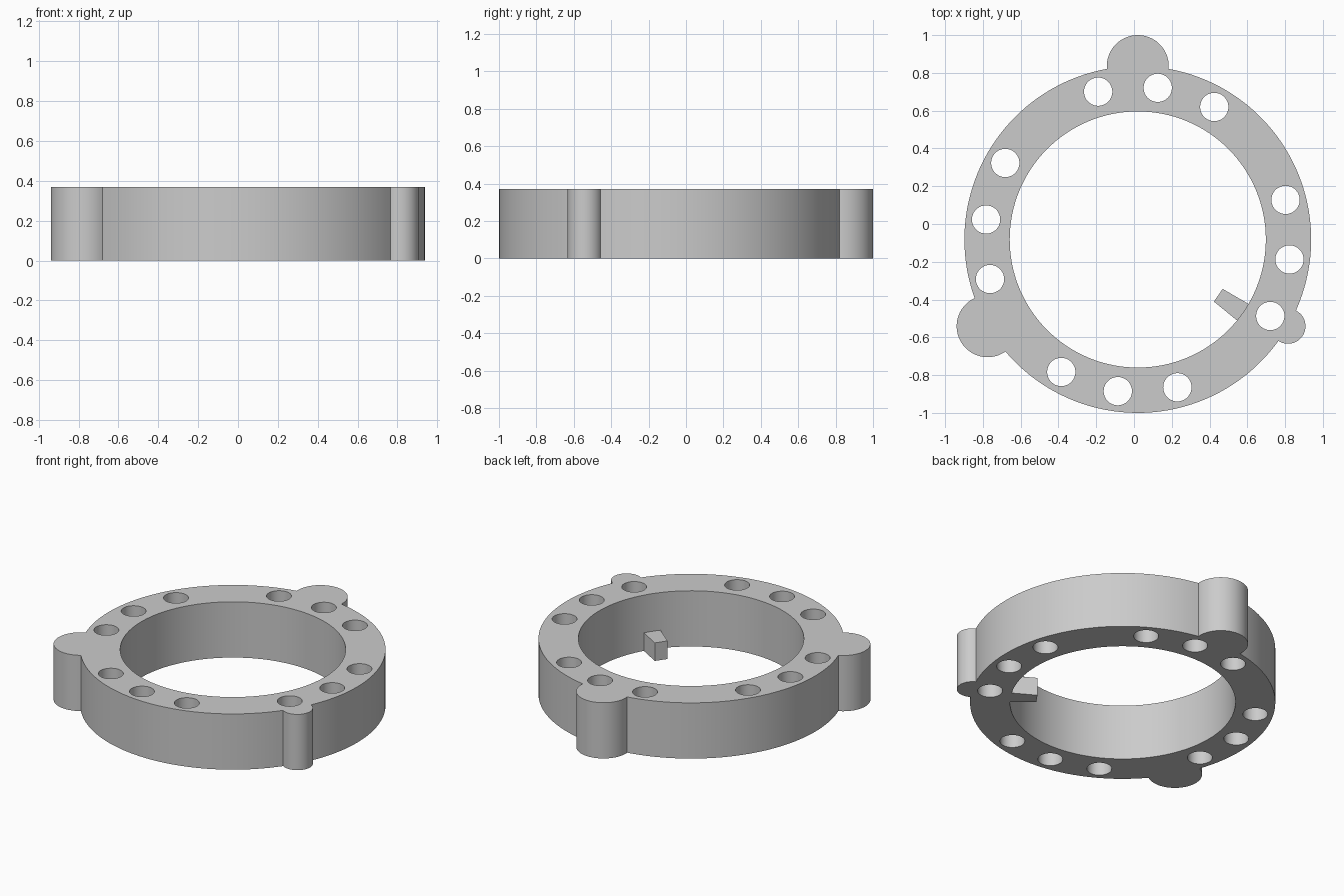
import bpy, bmesh
from math import radians, sin, cos, asin, pi
from mathutils import Vector

if "Cube" in bpy.data.objects:
    bpy.data.objects.remove(bpy.data.objects["Cube"])

CENTRE = Vector((0.02, -0.082, 0))
OUTER, BORE, HEIGHT = 0.918, 0.678, 0.37
HOLE_CIRCLE, HOLE = 0.81, 0.075
LUGS = [(90, 0.164), (210, 0.164), (330, 0.093)]  # angle, radius

grey = bpy.data.materials.new("plain grey")
grey.use_nodes = True
colour = (0.6, 0.6, 0.6, 1)
grey.diffuse_color = colour
grey.node_tree.nodes["Principled BSDF"].inputs["Base Color"].default_value = colour


def polar(radius, angle, origin=CENTRE):
    return origin + Vector((radius * cos(angle), radius * sin(angle), 0))


def arc(origin, radius, start, end, steps):
    """Points along an arc, leaving out the last one."""
    return [polar(radius, start + (end - start) * i / steps, origin)
            for i in range(steps)]


def extruded(name, loops, height):
    """Fill an outline with holes, then raise it into a solid."""
    bm = bmesh.new()
    edges = []
    for points in loops:
        verts = [bm.verts.new(p) for p in points]
        edges += [bm.edges.new((verts[i - 1], verts[i])) for i in range(len(verts))]
    bmesh.ops.triangle_fill(bm, use_beauty=True, edges=edges, normal=(0, 0, 1))
    raised = bmesh.ops.extrude_face_region(bm, geom=bm.faces[:], use_keep_orig=True)
    top = [v for v in raised["geom"] if isinstance(v, bmesh.types.BMVert)]
    bmesh.ops.translate(bm, verts=top, vec=(0, 0, height))
    bmesh.ops.recalc_face_normals(bm, faces=bm.faces[:])
    mesh = bpy.data.meshes.new(name)
    bm.to_mesh(mesh)
    bm.free()
    mesh.materials.append(grey)
    obj = bpy.data.objects.new(name, mesh)
    bpy.context.collection.objects.link(obj)
    bpy.ops.object.select_all(action="DESELECT")
    obj.select_set(True)
    bpy.context.view_layer.objects.active = obj
    bpy.ops.object.shade_smooth_by_angle(angle=radians(30))
    return obj


# Outer outline: each round lug, followed by the rim up to the next lug
outline = []
for i, (angle, radius) in enumerate(LUGS):
    a = radians(angle)
    half = 2 * asin(radius / (2 * OUTER))
    sweep = pi / 2 + half / 2
    outline += arc(polar(OUTER, a), radius, a - sweep, a + sweep, 36)
    next_angle, next_radius = LUGS[(i + 1) % len(LUGS)]
    rim_end = a + 2 * pi / 3 - 2 * asin(next_radius / (2 * OUTER))
    outline += arc(CENTRE, OUTER, a + half, rim_end, 40)

# Bore and four groups of three bolt holes
loops = [outline, arc(CENTRE, BORE, 0, 2 * pi, 128)]
for group in range(4):
    for offset in (-30, -7.5, 15):
        middle = polar(HOLE_CIRCLE, radians(90 * group + offset))
        loops.append(arc(middle, HOLE, 0, 2 * pi, 36))
extruded("flange_ring", loops, HEIGHT)

# Locating key: a low wedge on the bore wall
near, far = radians(-39.2), radians(-30.2)
key = [polar(0.52, near), polar(BORE + 0.002, near),
       polar(BORE + 0.002, far), polar(0.52, far)]
extruded("locating_key", [key], 0.12)
